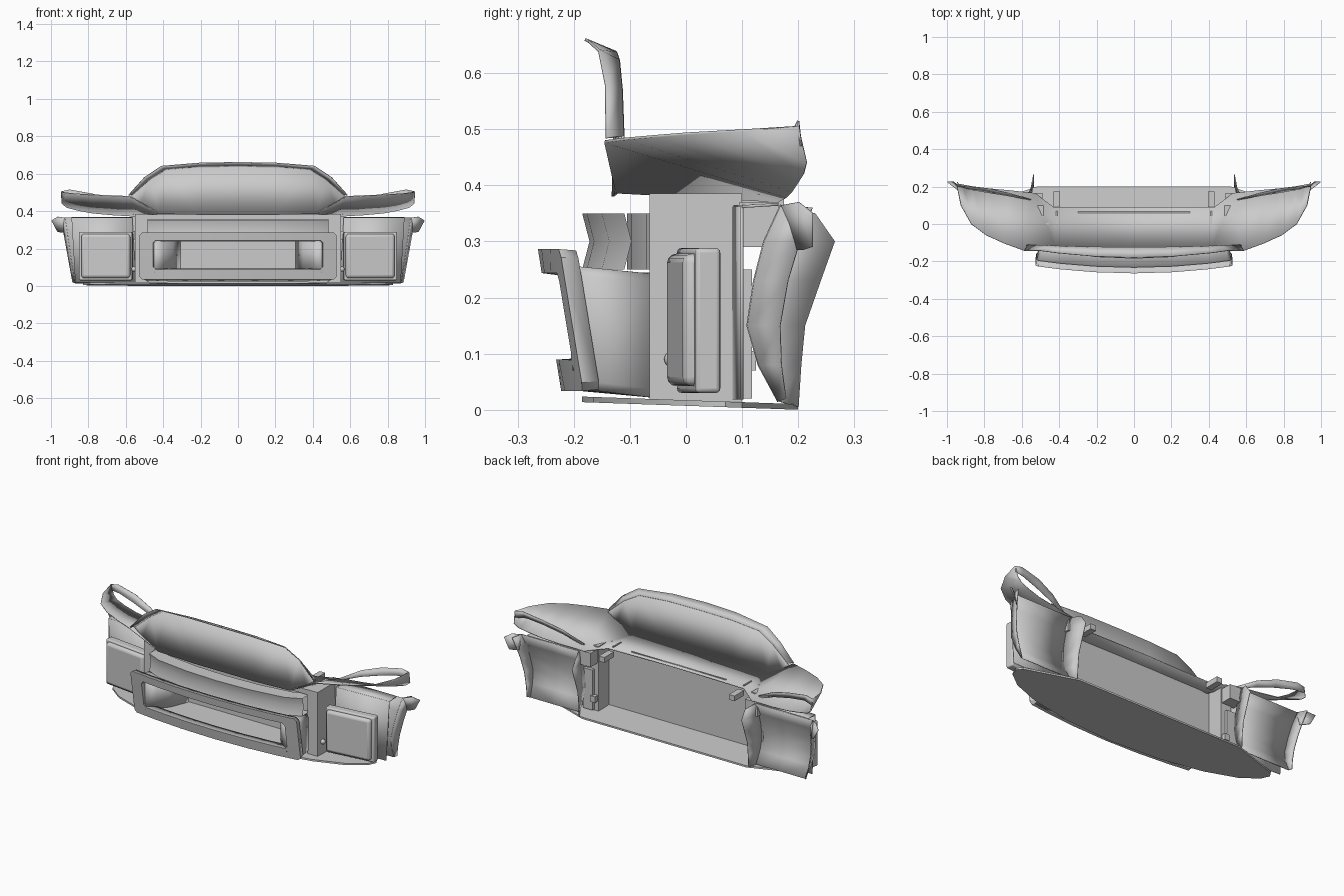
import bpy, bmesh, math
from mathutils import Matrix

cube = bpy.data.objects.get("Cube")
if cube:
    bpy.data.objects.remove(cube, do_unlink=True)

grey = bpy.data.materials.new("light_grey")
grey.use_nodes = True
COL = (0.6, 0.6, 0.6, 1)
grey.diffuse_color = COL
grey.node_tree.nodes["Principled BSDF"].inputs["Base Color"].default_value = COL


def finish(name, bm, thick=0, bevel=0, mirror=True, smooth=32):
    bmesh.ops.recalc_face_normals(bm, faces=bm.faces)
    me = bpy.data.meshes.new(name)
    bm.to_mesh(me)
    bm.free()
    me.materials.append(grey)
    ob = bpy.data.objects.new(name, me)
    bpy.context.collection.objects.link(ob)
    if mirror:
        ob.modifiers.new("mirror", 'MIRROR')
    if thick:
        mod = ob.modifiers.new("thickness", 'SOLIDIFY')
        mod.thickness, mod.offset = thick, 0
    if bevel:
        mod = ob.modifiers.new("bevel", 'BEVEL')
        mod.width, mod.segments = bevel, 3
    bpy.ops.object.select_all(action='DESELECT')
    ob.select_set(True)
    bpy.context.view_layer.objects.active = ob
    bpy.ops.object.shade_smooth_by_angle(angle=math.radians(smooth))
    return ob


def sheet(name, rows, thick=0.005, closed=False, smooth=32):
    """Panel through rows of points, mirrored across x."""
    bm = bmesh.new()
    grid = [[bm.verts.new(p) for p in row] for row in rows]
    if closed:
        for row in grid:
            row.append(row[0])
    for a, b in zip(grid, grid[1:]):
        for i in range(len(a) - 1):
            bm.faces.new((a[i], a[i + 1], b[i + 1], b[i]))
    return finish(name, bm, thick, smooth=smooth)


def box(name, x, y, z, turn=0, bevel=0):
    """Box between limits, turned about its own upright axis."""
    bm = bmesh.new()
    size = [b - a for a, b in (x, y, z)]
    mid = [(a + b) / 2 for a, b in (x, y, z)]
    m = Matrix.Translation(mid) @ Matrix.Rotation(turn, 4, 'Z') @ Matrix.Diagonal((*size, 1))
    bmesh.ops.create_cube(bm, size=1, matrix=m)
    return finish(name, bm, bevel=bevel)


def slab(name, outline, z_at, thick):
    """Flat plate from a half outline, with height given by a rule."""
    bm = bmesh.new()
    full = outline + [(-x, y) for x, y in reversed(outline) if x > 0]
    low = [bm.verts.new((x, y, z_at(y))) for x, y in full]
    high = [bm.verts.new((x, y, z_at(y) + thick)) for x, y in full]
    bm.faces.new(low)
    bm.faces.new(high)
    for i in range(len(full)):
        j = (i + 1) % len(full)
        bm.faces.new((low[i], low[j], high[j], high[i]))
    return finish(name, bm, mirror=False)


# floor splitter with a curved leading edge
slab("splitter", [(0, -.185), (.3, -.165), (.55, -.115), (.72, -.05), (.81, .02),
                  (.83, .07), (.81, .1), (.52, .2)],
     lambda y: .007 - .035 * y, .01)

# hood sheet, dished in the middle with raised corners
front = [(0, -.13, .388), (.42, -.125, .388), (.58, -.145, .478), (.69, -.105, .483),
         (.79, -.06, .487), (.87, .0, .492), (.925, .1, .498), (.945, .2, .505)]
back = [(0, .09, .39), (.43, .09, .385), (.53, .165, .372), (.67, .18, .38),
        (.78, .19, .39), (.86, .2, .405), (.915, .21, .42), (.94, .215, .44)]
sheet("hood", [front, back])

# raised strip along the rear of each hood corner, open beneath
strip_top = [(.55, .13, .392), (.67, .165, .458), (.78, .19, .493), (.9, .2, .515), (.945, .2, .505)]
strip_low = [(.56, .13, .383), (.67, .15, .425), (.78, .168, .455), (.88, .185, .475), (.945, .205, .47)]
sheet("hood_corner_strip", [strip_top, strip_low], .004)

# upright screen and its overhanging brow
base = [(0, -.13, .38), (.2, -.13, .38), (.42, -.125, .385), (.52, -.12, .44), (.575, -.115, .478)]
top = [(0, -.125, .637), (.2, -.124, .635), (.38, -.12, .622), (.47, -.115, .57), (.565, -.112, .488)]
brow = [(0, -.18, .66), (.2, -.174, .657), (.41, -.155, .64), (.5, -.143, .58), (.585, -.142, .485)]
sheet("screen", [base, top], smooth=8)
sheet("screen_brow", [top, brow], smooth=20)

# inner wall and pillars
box("back_wall", (0, .49), (-.005, .005), (.015, .385))
box("pillar", (.485, .55), (-.065, .1), (.015, .385))
box("upper_crossbar", (0, .49), (-.065, .0), (.355, .383))

# curved bar above the grille, with a creased front
bar = [(0, 0), (.2, .008), (.4, .035), (.485, .075)]
section = [(-.185, .35), (-.172, .3), (-.185, .25), (-.105, .25), (-.105, .35)]
sheet("grille_bar", [[(x, y + dy, z) for y, z in section] for x, dy in bar], 0, closed=True)


# grille surround, bowed in plan and raked in profile
def lean(x, z):
    return -.222 - .165 * (z - .04) + .14 * x * x


def ring(x, low, high, dy, r):
    xs = [0, x * .4, x * .75, x - r]
    pts = [(px, low) for px in xs] + [(x, low + r), (x, high - r)]
    pts += [(px, high) for px in reversed(xs)]
    return [(px, lean(px, z) + dy, z) for px, z in pts]


sheet("grille_surround", [ring(.52, .038, .282, .03, .014), ring(.525, .035, .285, 0, .014),
                          ring(.455, .088, .245, 0, .014), ring(.45, .09, .24, .04, .014)], .004)
rear = [(x * .94, -.06, z) for x, y, z in ring(.52, .024, .24, 0, .014)]
sheet("grille_housing", [ring(.52, .038, .255, .01, .014), rear])

# curved duct cheeks inside the grille
duct = [(.45, -.2), (.4, -.17), (.35, -.11), (.31, -.01)]
sheet("duct_cheek", [[(x, y, z) for x, y in duct] for z in (.07, .245)])
box("duct_floor", (0, .45), (-.2, 0), (.07, .08))

# lamp with its frame, and the panel around it
box("lamp_frame", (.563, .85), (.0, .045), (.03, .288), .12, .008)
box("lamp_lens", (.575, .838), (-.02, .02), (.042, .278), .12, .016)
plan = [(.545, .085), (.87, .1)]
sheet("lamp_panel", [[(x + k, y, z) for x, y in plan] for z, k in ((.018, 0), (.362, .02))])
sheet("lamp_panel_top", [[(x + .02, y, .362) for x, y in plan],
                         [(x + .02, .165, .366) for x, y in plan]])

# small round fixing beside each lamp
bm = bmesh.new()
bmesh.ops.create_uvsphere(bm, u_segments=16, v_segments=10, radius=.014,
                          matrix=Matrix.Translation((.556, -.025, .09)))
finish("fixing_knob", bm)

# wheel arch liner and outer fender share the bowed arch profile
arch = [(.165, .015), (.13, .08), (.11, .15), (.122, .23), (.14, .3), (.17, .365)]
sheet("arch_liner", [[(x + z * .15 * (x > .8), y, z) for y, z in arch]
                     for x in (.56, .72, .87)])
edge = [(.2, .005), (.205, .08), (.212, .15), (.24, .23), (.265, .3), (.23, .35)]
sheet("arch_inner_edge", [[(.56, y, z) for y, z in arch], [(.537, y, z) for y, z in edge]], .004)
lip = [(.178, .02), (.17, .08), (.168, .15), (.182, .23), (.203, .3), (.225, .36)]
sheet("outer_fender", [[(.87 + z * .15, y, z) for y, z in arch],
                       [(.88 + z * .18, y, z) for y, z in lip]])
sheet("corner_flare", [[(.922, .168, .364), (.922, .19, .285)], [(.965, .2, .37), (.945, .21, .285)],
                       [(.997, .225, .35), (.965, .225, .29)]], .004)

# rear brackets between wall and arch
box("upper_bracket", (.49, .57), (.095, .165), (.29, .37))
box("lower_bracket", (.51, .57), (.1, .118), (.02, .25))
box("hood_catch", (.395, .43), (.09, .175), (.345, .375))
box("bracket_pin", (.49, .52), (.1, .125), (.07, .105))

# thin ribs along the hood
box("hood_rib", (0, .3), (.06, .066), (.389, .394))
box("side_rib", (.41, .418), (.0, .07), (.387, .393))
